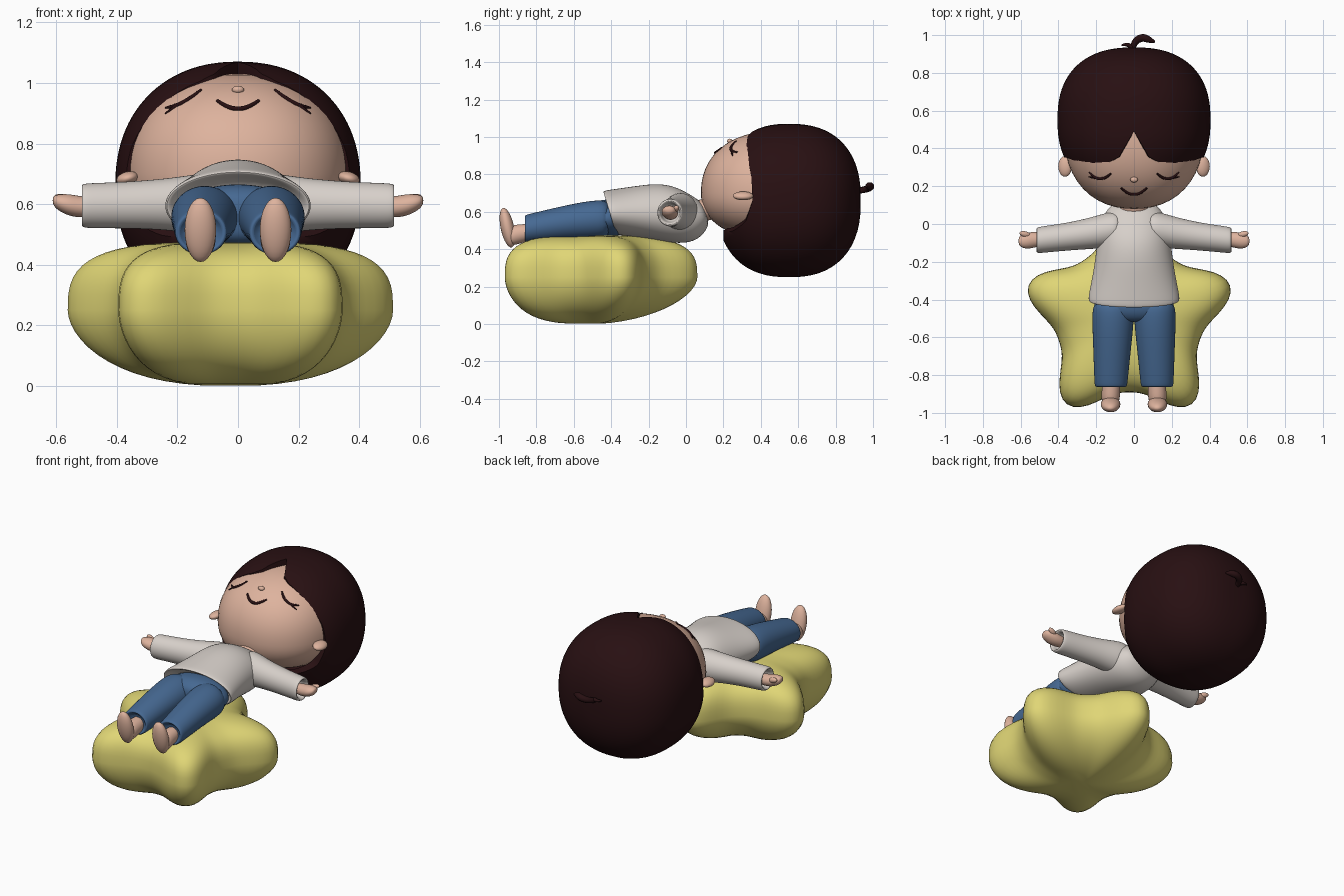
import bpy, bmesh, math
from mathutils import Vector, Matrix

if "Cube" in bpy.data.objects:
    bpy.data.objects.remove(bpy.data.objects["Cube"])


def material(name, rgb):
    m = bpy.data.materials.new(name)
    m.diffuse_color = (*rgb, 1)
    m.use_nodes = True
    m.node_tree.nodes["Principled BSDF"].inputs["Base Color"].default_value = m.diffuse_color
    return m


SKIN = material("skin", (0.73, 0.45, 0.34))
HAIR = material("dark_brown", (0.021, 0.005, 0.006))
SHIRT = material("warm_white", (0.68, 0.63, 0.59))
JEANS = material("denim_blue", (0.061, 0.141, 0.290))
STAR = material("soft_yellow", (0.745, 0.672, 0.180))


def finish(name, bm, mat, subsurf=0, angle=60):
    bmesh.ops.recalc_face_normals(bm, faces=bm.faces)
    me = bpy.data.meshes.new(name)
    bm.to_mesh(me)
    bm.free()
    ob = bpy.data.objects.new(name, me)
    bpy.context.collection.objects.link(ob)
    me.materials.append(mat)
    if subsurf:
        mod = ob.modifiers.new("smooth", "SUBSURF")
        mod.levels = mod.render_levels = subsurf
    bpy.ops.object.select_all(action='DESELECT')
    ob.select_set(True)
    bpy.context.view_layer.objects.active = ob
    bpy.ops.object.shade_smooth_by_angle(angle=math.radians(angle))
    return ob


def skin_rings(name, rings, mat, subsurf=0, angle=60):
    """Bridge equal-length point rings and cap both ends."""
    bm = bmesh.new()
    vs = [[bm.verts.new(p) for p in r] for r in rings]
    n = len(vs[0])
    for a, b in zip(vs, vs[1:]):
        for i in range(n):
            bm.faces.new((a[i], a[(i + 1) % n], b[(i + 1) % n], b[i]))
    bm.faces.new(vs[0])
    bm.faces.new(vs[-1][::-1])
    return finish(name, bm, mat, subsurf, angle)


def loft(name, rows, axis, mat, side=1, shear=0.0, n=16):
    """rows: centre x, y, z, half width, half height of each ring."""
    rings = []
    for x, y, z, a, b in rows:
        ring = []
        for i in range(n):
            t = math.tau * i / n
            c, s = 1.03 * a * math.cos(t), 1.03 * b * math.sin(t)
            p = (x, y + c, z + s) if axis == 'x' else (x + c, y - shear * s, z + s)
            ring.append((p[0] * side, p[1], p[2]))
        rings.append(ring)
    return skin_rings(name, rings, mat, 2)


def ball(name, loc, size, mat, rot=(0, 0, 0)):
    bm = bmesh.new()
    bmesh.ops.create_uvsphere(bm, u_segments=24, v_segments=14, radius=1)
    m = Matrix.Translation(loc)
    for k, ax in enumerate("XYZ"):
        m = m @ Matrix.Rotation(math.radians(rot[k]), 4, ax)
    bm.transform(m @ Matrix.Diagonal((*size, 1)))
    return finish(name, bm, mat)


def stroke(name, pts, radius, mat):
    """Tapered round line; pts are x, y, z, relative radius."""
    cu = bpy.data.curves.new(name, 'CURVE')
    cu.dimensions = '3D'
    cu.bevel_depth, cu.bevel_resolution = radius, 2
    cu.use_fill_caps = True
    sp = cu.splines.new('NURBS')
    sp.points.add(len(pts) - 1)
    for p, (x, y, z, r) in zip(sp.points, pts):
        p.co, p.radius = (x, y, z, 1), r
    sp.order_u, sp.use_endpoint_u, sp.resolution_u = 3, True, 6
    ob = bpy.data.objects.new(name, cu)
    bpy.context.collection.objects.link(ob)
    cu.materials.append(mat)
    bpy.ops.object.select_all(action='DESELECT')
    ob.select_set(True)
    bpy.context.view_layer.objects.active = ob
    bpy.ops.object.convert(target='MESH')
    bpy.ops.object.shade_smooth_by_angle(angle=math.radians(60))


# Star cushion: star outline, puffed with a superellipse profile
rings, LAT, SEG = [], 28, 100
for j in range(1, LAT):
    phi = -math.pi / 2 + math.pi * j / LAT
    ring = []
    for i in range(SEG):
        t = math.tau * i / SEG
        f = 5 * (t - math.pi / 2)
        r = 0.462 + 0.085 * math.cos(f) + 0.014 * math.cos(2 * f)
        if phi > 0:
            p, q = 3.5, 3.0
        else:
            p, q = 2.6 - 0.8 * math.sin(t), 1.8
        s = math.cos(phi) ** (2 / p)
        h = math.copysign(abs(math.sin(phi)) ** (2 / q), phi)
        z = 0.25 + h * (0.225 if phi > 0 else 0.25)
        ring.append((-0.025 + r * s * math.cos(t), -0.5 + r * s * math.sin(t), z))
    rings.append(ring)
skin_rings("star_cushion", rings, STAR)

# Head: rounded ball, flatter towards the nape
HC, HX, HY, HZ, HP = Vector((0, 0.47, 0.70)), 0.368, 0.39, 0.33, 2.2


def face_z(x, y):
    k = 1 - abs(x / HX) ** HP - abs((y - HC.y) / HY) ** HP
    return HC.z + HZ * max(k, 0) ** (1 / HP)


bm = bmesh.new()
bmesh.ops.create_uvsphere(bm, u_segments=48, v_segments=32, radius=1)
for v in bm.verts:
    d = v.co.copy()
    d /= sum(abs(c) ** HP for c in d) ** (1 / HP)
    v.co = HC + Vector((d.x * HX, d.y * HY, d.z * (HZ if d.z > 0 else 0.25)))
finish("head", bm, SKIN)

# Hair: shell from the crown to a hairline given by angle (0 = fringe parting)
LINE = [(0, .49), (6, .42), (12, .355), (20, .33), (45, .32), (70, .35), (90, .355),
        (108, .32), (118, .27), (130, .22), (145, .20), (180, .20)]


def hairline(deg):
    for (a, ya), (b, yb) in zip(LINE, LINE[1:]):
        if deg <= b:
            return ya + (yb - ya) * (deg - a) / (b - a)
    return LINE[-1][1]


rings, SEG, LAT = [], 120, 26
for j in range(1, LAT + 2):
    ring = []
    for i in range(SEG):
        deg = 360 * i / SEG
        a = math.radians(deg)
        end = math.acos((hairline(min(deg, 360 - deg)) - 0.55) / 0.385)
        u = math.cos(end * min(j, LAT) / LAT)
        rho = (1 - abs(u) ** 2.4) ** (1 / 2.4)
        sx, cz = math.sin(a), math.cos(a)
        rho *= (abs(sx / 0.405) ** 2.2 + abs(cz / 0.41) ** 2.2) ** (-1 / 2.2)
        if j > LAT:
            rho *= 0.88          # turned-in lip
        ring.append((rho * sx, 0.55 + 0.385 * u, 0.66 + rho * cz))
    rings.append(ring)
hair = skin_rings("hair", rings, HAIR, angle=50)
# open the cap on the face side
bm = bmesh.new()
bm.from_mesh(hair.data)
big = [f for f in bm.faces if len(f.verts) > 4]
bmesh.ops.delete(bm, geom=[min(big, key=lambda f: f.calc_center_median().y)], context='FACES_ONLY')
bm.to_mesh(hair.data)
bm.free()

# Curled tuft on the crown
stroke("hair_tuft_large", [(-.01, .92, .71, .7), (.0, .965, .72, .9), (.045, .99, .735, 1.1),
                           (.08, .975, .74, 1), (.11, .965, .735, .3)], 0.02, HAIR)
stroke("hair_tuft_small", [(-.01, .93, .72, .7), (-.03, .96, .725, .9), (-.065, .945, .73, .3)], 0.015, HAIR)


# Face details laid on the skin
def face_line(name, pts, radius):
    stroke(name, [(x, y, face_z(x, y) + 0.001, r) for x, y, r in pts], radius, HAIR)


face_line("mouth", [(-.068, .192, .7), (-.04, .165, 1), (0, .155, 1), (.04, .165, 1), (.068, .192, .7)], 0.008)
ball("nose", (0, 0.235, face_z(0, 0.235) + 0.002), (0.02, 0.015, 0.013), SKIN)

for s, side in ((-1, "left"), (1, "right")):
    face_line(side + "_eye", [(s * .122, .268, .6), (s * .145, .245, 1), (s * .185, .238, 1),
                              (s * .215, .25, 1), (s * .238, .275, .5)], 0.0075)
    face_line(side + "_lash", [(s * .20, .244, 1), (s * .225, .245, .8), (s * .24, .25, .4)], 0.006)
    ball(side + "_ear", (s * 0.365, 0.305, 0.685), (0.037, 0.055, 0.022), SKIN, (0, s * 15, 0))

    # Sleeve with a hollow cuff
    loft(side + "_sleeve", [(.06, -.02, .60, .085, .10), (.13, -.03, .60, .095, .10),
                            (.22, -.048, .60, .083, .085), (.36, -.068, .597, .072, .076),
                            (.48, -.082, .595, .070, .074), (.512, -.086, .595, .068, .072),
                            (.518, -.086, .595, .060, .063), (.505, -.085, .595, .048, .050),
                            (.45, -.08, .595, .046, .048)], 'x', SHIRT, s)
    # Hand and thumb
    loft(side + "_hand", [(.45, -.08, .59, .03, .03), (.52, -.082, .59, .040, .035),
                          (.56, -.088, .598, .044, .036), (.595, -.09, .606, .036, .026),
                          (.612, -.09, .612, .018, .013)], 'x', SKIN, s)
    ball(side + "_thumb", (s * .575, -.055, .615), (.034, .016, .016), SKIN, (0, -s * 20, s * 15))

    # Trouser leg with a turned-in hem
    loft(side + "_trouser_leg", [(.105, -.40, .56, .10, .09), (.11, -.46, .56, .112, .105),
                                 (.113, -.58, .55, .105, .097), (.118, -.72, .53, .095, .086),
                                 (.122, -.84, .51, .087, .077), (.122, -.862, .507, .084, .074),
                                 (.122, -.864, .507, .07, .06), (.122, -.83, .507, .05, .05)], 'y', JEANS, s)
    # Foot: ankle and upright sole
    loft(side + "_ankle", [(.122, -.80, .495, .045, .045), (.122, -.87, .485, .047, .048),
                           (.124, -.92, .475, .05, .055), (.124, -.955, .47, .04, .045)], 'y', SKIN, s)
    ball(side + "_foot", (s * .124, -.955, .515), (.052, .036, .108), SKIN, (12, 0, 0))

# Hips of the trousers
loft("trouser_hips", [(0, -.33, .565, .18, .09), (0, -.40, .565, .208, .10),
                      (0, -.46, .563, .208, .10), (0, -.50, .56, .17, .08),
                      (0, -.52, .56, .12, .05)], 'y', JEANS, n=20)

# Pullover body with a slanted hem, narrowing to the neck
loft("pullover_body", [(0, -.34, .59, .17, .08), (0, -.40, .592, .215, .10),
                       (0, -.413, .594, .232, .110), (0, -.395, .595, .238, .117),
                       (0, -.34, .595, .228, .124), (0, -.25, .595, .210, .136),
                       (0, -.13, .592, .194, .155), (0, -.04, .588, .185, .153),
                       (0, .03, .583, .165, .125), (0, .08, .585, .135, .085),
                       (0, .11, .59, .10, .05)], 'y', SHIRT, shear=0.3, n=24)
loft("neck", [(0, .04, .60, .08, .06), (0, .10, .61, .08, .06), (0, .20, .63, .08, .06)], 'y', SKIN)
